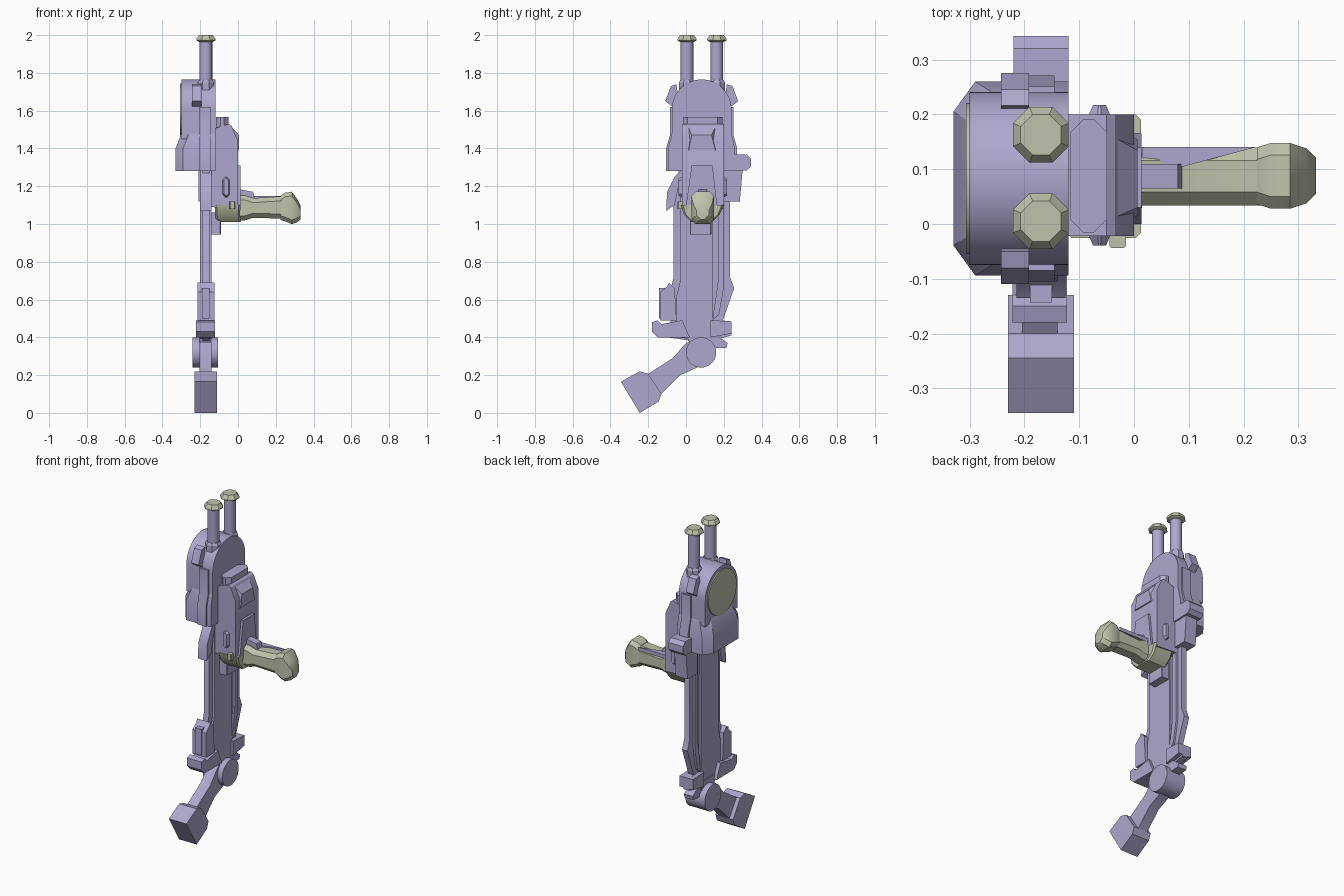
import bpy, bmesh, math
from mathutils import Vector, Matrix

default_cube = bpy.data.objects.get("Cube")
if default_cube:
    bpy.data.objects.remove(default_cube, do_unlink=True)


def material(name, colour):
    mat = bpy.data.materials.new(name)
    mat.use_nodes = True
    mat.diffuse_color = (*colour, 1)
    mat.node_tree.nodes["Principled BSDF"].inputs["Base Color"].default_value = (*colour, 1)
    return mat


violet = material("soft violet", (.43, .39, .62))
sage = material("sage grey", (.52, .54, .41))
MID = .083          # middle of the symmetric parts in y
parts = []


def place(axis, position, a, b):
    """Put a flat profile point at a position along the named axis."""
    return {"x": (position, a, b), "y": (a, position, b), "z": (a, b, position)}[axis]


def skin(name, axis, sections, mat):
    """Join matching outlines [(position, points)] into one closed solid."""
    bm = bmesh.new()
    rings = [[bm.verts.new(place(axis, pos, a, b)) for a, b in outline]
             for pos, outline in sections]
    for low, high in zip(rings, rings[1:]):
        for i in range(len(low)):
            j = (i + 1) % len(low)
            bm.faces.new((low[i], low[j], high[j], high[i]))
    bm.faces.new(rings[0])
    bm.faces.new(rings[-1])
    bmesh.ops.recalc_face_normals(bm, faces=bm.faces)
    mesh = bpy.data.meshes.new(name)
    bm.to_mesh(mesh)
    bm.free()
    mesh.materials.append(mat)
    obj = bpy.data.objects.new(name, mesh)
    bpy.context.collection.objects.link(obj)
    parts.append(obj)
    return obj


def prism(name, axis, low, high, outline, mat=violet):
    return skin(name, axis, [(low, outline), (high, outline)], mat)


def chamfered(a, b, half_a, half_b, cut):
    """Rectangle with cut corners."""
    p, q = half_a - cut, half_b - cut
    return [(a + s, b + t) for s, t in (
        (half_a, -q), (half_a, q), (p, half_b), (-p, half_b),
        (-half_a, q), (-half_a, -q), (-p, -half_b), (p, -half_b))]


def circle(a, b, radius, sides, start=0, sweep=math.tau, closed=True):
    count = sides if closed else sides + 1
    angles = [start + sweep * i / sides for i in range(count)]
    return [(a + radius * math.cos(t), b + radius * math.sin(t)) for t in angles]


def box(name, x, y, z, mat=violet, cut=0.004):
    """Box from ranges, with vertical edges slightly chamfered."""
    outline = chamfered(sum(x) / 2, sum(y) / 2, (x[1] - x[0]) / 2, (y[1] - y[0]) / 2, cut)
    return prism(name, "z", z[0], z[1], outline, mat)


def turned(name, axis, a, b, steps, mat=violet, sides=8):
    return skin(name, axis, [(pos, circle(a, b, r, sides, math.pi / 8)) for pos, r in steps], mat)


def flip(outline):
    """Mirror a side profile (y, z) about the middle."""
    return [(2 * MID - y, z) for y, z in outline]


# Upper housing: arched head above a flared, chamfered skirt
arch = circle(MID, 1.607, .158, 28, 0, math.pi, closed=False)
prism("housing_head", "x", -.3, -.12, arch + [(MID - .158, 1.45), (MID + .158, 1.45)])
skirt = []
for z, left, half in ((1.28, -.33, .177), (1.4, -.33, .177), (1.48, -.3, .158)):
    skirt.append((z, [(-.12, MID - half), (-.12, MID + half), (left + .04, MID + half),
                      (left, MID + half - .055), (left, MID - half + .055),
                      (left + .04, MID - half)]))
skin("housing_skirt", "z", skirt, violet)
prism("housing_disc", "x", -.307, -.299, circle(MID, 1.607, .138, 32), sage)

# Raised rails following the housing at front and back
rail = [(-.03, 1.28), (-.105, 1.28), (-.105, 1.4), (-.085, 1.47), (-.085, 1.62), (-.03, 1.62)]
prism("front_rail", "x", -.205, -.145, rail)
prism("back_rail", "x", -.205, -.145, flip(rail))

# Tilted studs on the shoulders
stud = [(-.05, 1.74), (-.08, 1.73), (-.11, 1.65), (-.07, 1.62), (-.04, 1.66)]
prism("front_stud", "x", -.243, -.192, stud)
prism("back_stud", "x", -.243, -.192, flip(stud))

# Twin tubes with collars and capped tips
for label, y in (("front", .005), ("back", .163)):
    turned(label + "_collar", "z", -.17, y, [(1.66, .046), (1.75, .046), (1.762, .038)])
    turned(label + "_tube", "z", -.17, y, [(1.7, .034), (1.97, .034)], sides=16)
    turned(label + "_tip", "z", -.17, y,
           [(1.963, .038), (1.972, .055), (1.98, .055), (2, .04)], sage)

# Long spine plate with a thicker core and ribs
spine = [(-.04, 1.29), (-.04, 1.22), (-.065, 1.16), (-.065, .72), (-.08, .66), (-.08, .49), (-.1, .4),
         (.04, .38), (.13, .38), (.24, .41), (.24, .48), (.195, .49), (.255, .66),
         (.233, .72), (.233, 1.29)]
prism("spine_plate", "x", -.188, -.152, spine)
prism("spine_core", "x", -.2, -.14,
      [(-.03, 1.29), (-.03, .7), (-.05, .62), (-.05, .4), (.14, .38), (.14, 1.29)])
prism("spine_rib", "x", -.2, -.14,
      [(.14, .49), (.175, .52), (.2, .66), (.2, 1.29), (.17, 1.29), (.17, .7)])
prism("spine_front_edge", "x", -.2, -.14,
      [(-.105, 1.07), (-.06, 1.1), (-.02, 1.29), (-.06, 1.25), (-.1, 1.17)])

# Back lug and its bracket
prism("back_lug", "x", -.22, -.12, chamfered(.285, 1.325, .058, .043, .022))
prism("back_bracket", "x", -.21, -.13, [(.19, 1.12), (.285, 1.12), (.3, 1.29), (.19, 1.29)])

# Lower fittings: front lever, front lug, back lug
prism("lower_lever", "x", -.215, -.125,
      [(-.135, .49), (-.135, .64), (-.1, .67), (-.09, .69), (-.06, .66), (-.05, .49)])
prism("lever_face", "x", -.19, -.15, [(-.143, .5), (-.143, .66), (-.1, .66), (-.1, .5)])
prism("lower_lug", "x", -.222, -.122,
      [(-.18, .43), (-.18, .48), (-.15, .49), (-.13, .47), (-.02, .49), (.02, .4), (-.15, .4)])
prism("lower_back_lug", "x", -.215, -.125, [(.13, .4), (.24, .42), (.24, .485), (.13, .49)])
prism("hinge_stop", "x", -.2, -.14, [(.1, .34), (.215, .345), (.22, .37), (.15, .42)])

# Hinge, arm and foot
prism("hinge", "x", -.24, -.107, circle(.08, .32, .08, 28))
prism("hinge_mount", "x", -.205, -.142, [(0, .43), (.03, .33), (.13, .33), (.15, .43)])
prism("arm", "x", -.205, -.14,
      [(.06, .39), (0, .37), (-.07, .29), (-.21, .2), (-.13, .1), (-.03, .2), (.08, .25)])
prism("foot", "x", -.23, -.11,
      [(-.345, .165), (-.245, .22), (-.2, .207), (-.13, .1), (-.145, .06), (-.245, 0)])

# Receiver: body with sloped outer top, crown and raised panels
body = [(-.145, 1.09), (-.145, 1.5), (-.05, 1.53), (-.035, 1.52), (0, 1.44), (0, 1.08)]
prism("receiver_body", "y", -.022, .2, body)
prism("receiver_crown", "z", 1.48, 1.567, chamfered(-.083, .088, .034, .104, .025))
skin("receiver_panel", "x", [(-.04, [(-.01, 1.38), (.18, 1.38), (.16, 1.52), (.01, 1.52)]),
                             (.006, [(.015, 1.39), (.155, 1.39), (.135, 1.47), (.03, 1.47)])], violet)
prism("side_panel", "x", -.02, .014, [(0, 1.1), (.165, 1.1), (.14, 1.31), (.03, 1.31)])
box("receiver_link", (-.19, -.1), (-.01, .19), (1.09, 1.45))
box("lower_block", (-.145, -.09), (.02, .135), (.945, 1.06))

# Capsule buttons on both receiver faces
for label, side in (("front", -1), ("back", 1)):
    face = MID + .006 + side * .1
    skin(label + "_button", "y",
         [(face, chamfered(-.063, 1.195, .024, .06, .02)),
          (face + side * .028, chamfered(-.063, 1.195, .012, .045, .01))], violet)
box("side_tab", (-.045, -.015), (-.044, 0), (1.08, 1.12), sage)

# Lower receiver shell leading into the grip
skin("lower_shell", "z", [(1.01, chamfered(-.05, MID, .065, .055, .01)),
                          (1.05, chamfered(-.055, MID, .066, .095, .01)),
                          (1.1, chamfered(-.055, MID + .004, .068, .113, .01))], sage)

# Grip and faceted pommel
skin("grip", "x", [(x, chamfered(MID + .004, z, .053, half, .024)) for x, z, half in (
    (-.02, 1.085, .07), (.04, 1.085, .065), (.08, 1.085, .052), (.25, 1.088, .06))], sage)
skin("pommel", "x", [(x, chamfered(MID + .005, z, wide, tall, .022)) for x, z, wide, tall in (
    (.225, 1.085, .052, .064), (.25, 1.09, .06, .076), (.285, 1.085, .06, .086),
    (.315, 1.07, .05, .06), (.332, 1.06, .033, .035))], sage)

# Violet thumb rest and the strip along the back of the grip
prism("thumb_rest", "y", .065, .11, [(0, 1.13), (0, 1.185), (.08, 1.17), (.09, 1.13)])
prism("grip_strip", "z", 1.125, 1.147, [(.015, .105), (.09, .105), (.225, .141), (.015, .141)])

# Smooth only the gently curved surfaces
for obj in bpy.context.selected_objects:
    obj.select_set(False)
for obj in parts:
    obj.select_set(True)
bpy.context.view_layer.objects.active = parts[0]
bpy.ops.object.shade_smooth_by_angle(angle=math.radians(30))
